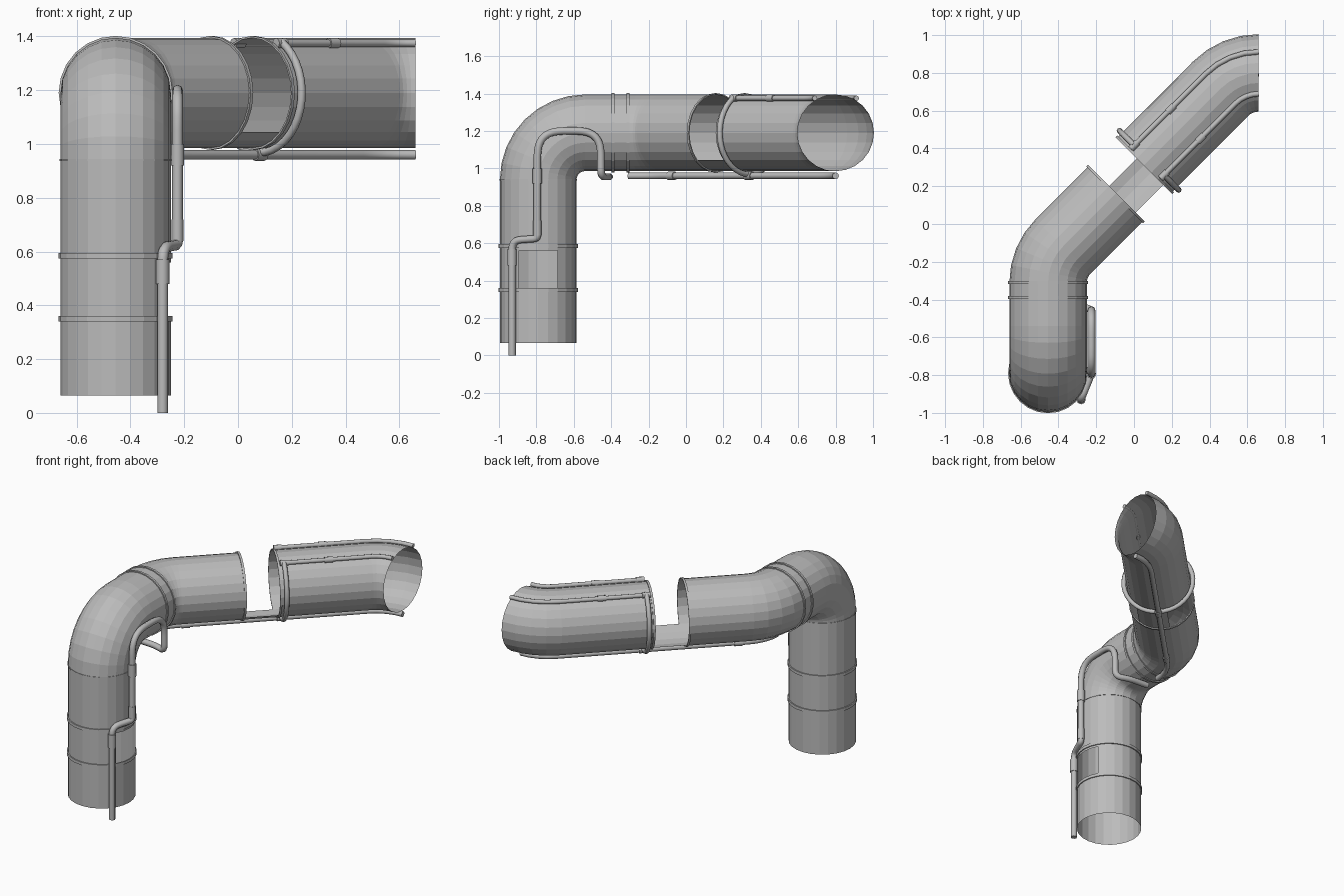
import bpy
from math import sin, cos, radians, pi, sqrt
from mathutils import Vector

cube = bpy.data.objects.get("Cube")
if cube:
    bpy.data.objects.remove(cube)

SEGS = 24
R = 0.205      # main pipe radius
AXIS = 1.19    # height of the level run

grey = bpy.data.materials.new("Light grey metal")
grey.use_nodes = True
grey.diffuse_color = (0.5, 0.5, 0.5, 1)
grey.node_tree.nodes["Principled BSDF"].inputs["Base Color"].default_value = (0.5, 0.5, 0.5, 1)


def station(p, t):
    """A point on the pipe axis with its sideways, upward and forward directions."""
    p, t = Vector(p), Vector(t).normalized()
    side = t.cross(Vector((0, 0, 1)))
    side = side.normalized() if side.length > 0.01 else Vector((1, 0, 0))
    return p, side, side.cross(t), t


def around(st, angle, r):
    p, side, up, _ = st
    return p + (side * cos(angle) + up * sin(angle)) * r


def shift(st, d):
    return station(st[0] + st[3] * d, st[3])


def shell(name, stations, radii=None, keep=None):
    """Open faceted pipe; keep(row, degrees) decides which panels exist."""
    radii = radii or [R] * len(stations)
    verts = [around(st, 2 * pi * j / SEGS, r)
             for st, r in zip(stations, radii) for j in range(SEGS)]
    faces = []
    for i in range(len(stations) - 1):
        for j in range(SEGS):
            if keep and not keep(i, (j + 0.5) * 360 / SEGS):
                continue
            a, b = i * SEGS, (i + 1) * SEGS
            k = (j + 1) % SEGS
            faces.append((a + j, b + j, b + k, a + k))
    mesh = bpy.data.meshes.new(name)
    mesh.from_pydata(verts, [], faces)
    mesh.materials.append(grey)
    ob = bpy.data.objects.new(name, mesh)
    bpy.context.collection.objects.link(ob)
    return ob


def band(name, st, width=0.02, r=0.212):
    h = width / 2
    shell(name, [shift(st, d) for d in (-h, -h, h, h)], [R, r, r, R])


def rod(name, points, r):
    """Round solid conduit through the given points."""
    curve = bpy.data.curves.new(name, "CURVE")
    curve.dimensions = "3D"
    curve.bevel_depth = r
    curve.bevel_resolution = 2
    curve.use_fill_caps = True
    spline = curve.splines.new("POLY")
    spline.points.add(len(points) - 1)
    for sp, p in zip(spline.points, points):
        sp.co = (*p, 1)
    curve.materials.append(grey)
    ob = bpy.data.objects.new(name, curve)
    bpy.context.collection.objects.link(ob)
    bpy.ops.object.select_all(action="DESELECT")
    ob.select_set(True)
    bpy.context.view_layer.objects.active = ob
    bpy.ops.object.convert(target="MESH")
    bpy.ops.object.shade_smooth_by_angle(angle=radians(50))


def rounded(points, radius):
    """Replace the corners of a path with short curves."""
    pts = [Vector(p) for p in points]
    out = [pts[0]]
    for a, b, c in zip(pts, pts[1:], pts[2:]):
        d = min(radius, (a - b).length * 0.49, (c - b).length * 0.49)
        s, e = b + (a - b).normalized() * d, b + (c - b).normalized() * d
        for k in range(6):
            f = k / 5
            out.append(s * (1 - f) ** 2 + b * 2 * f * (1 - f) + e * f * f)
    return out + [pts[-1]]


# Axis stations of every section
X0, Y0 = -0.455, -0.79
upright = [station((X0, Y0, z), (0, 0, 1)) for z in (0.065, 0.36, 0.56, 0.94)]

elbow = []
for k in range(9):
    a = pi / 2 * k / 8
    elbow.append(station((X0, Y0 + 0.25 * (1 - cos(a)), 0.94 + 0.25 * sin(a)),
                         (0, sin(a), cos(a))))

level = [elbow[-1], station((X0, -0.31, AXIS), (0, 1, 0))]

bend = []
for k in range(5):
    a = pi / 4 * k / 4
    bend.append(station((X0 + 0.27 * (1 - cos(a)), -0.31 + 0.27 * sin(a), AXIS),
                        (sin(a), cos(a), 0)))


def run(s):
    return shift(bend[-1], s)


far_bend = []
for k in range(5):
    a = pi / 4 * (1 - k / 4)
    far_bend.append(station((0.66 - 0.285 * sin(a), 0.8 - 0.285 * (1 - cos(a)), AXIS),
                            (cos(a), sin(a), 0)))

# Main pipe, with an access opening and an open gap
shell("upright_pipe", upright,
      keep=lambda i, a: not (i == 1 and (a < 30 or a > 330)))
shell("upper_elbow", elbow)
shell("level_pipe", level)
shell("near_bend", bend)
shell("near_run", [run(0), run(0.4)])
shell("gap_floor", [run(0.4), run(0.605)], keep=lambda i, a: 255 < a < 315)
shell("far_run", [run(0.605), far_bend[0]])
shell("far_bend", far_bend)

# Joint bands
for z in (0.35, 0.585):
    band("upright_band", station((X0, Y0, z), (0, 0, 1)))
for y in (-0.39, -0.31):
    band("level_band", station((X0, y, AXIS), (0, 1, 0)), 0.015)
band("elbow_band", elbow[0], 0.008, 0.208)
band("near_run_rim", run(0.393), 0.014)
band("far_run_rim", run(0.612), 0.014)

# Conduits along the top of the far run, joined by a hoop under the pipe
hoop = run(0.645)
rod("conduit_hoop", [around(hoop, radians(121 + 298 * k / 32), 0.222) for k in range(33)], 0.015)
for name, deg in (("left", 121), ("right", 59)):
    a = radians(deg)
    path = [around(st, a, 0.216) for st in [run(0.625)] + far_bend]
    rod(name + "_top_conduit", path, 0.014)
    for s in (0.645, 0.92):
        rod(name + "_top_sleeve", [around(run(s + d), a, 0.216) for d in (-0.025, 0.025)], 0.019)

# Conduit beneath the level run
below = radians(270)
rod("bottom_conduit", [around(st, below, 0.23) for st in bend + far_bend], 0.018)
for s in (0.06, 0.645):
    rod("bottom_sleeve", [around(run(s + d), below, 0.23) for d in (-0.025, 0.025)], 0.023)

# Conduit climbing the side of the upright and dipping below the elbow
side_path = [(-0.28, -0.93, 0), (-0.28, -0.93, 0.615), (-0.225, -0.795, 0.625),
             (-0.225, -0.795, 1.2), (-0.225, -0.455, 1.2), (-0.225, -0.455, 0.955),
             (-0.31, -0.42, 0.955), (X0, -0.41, 0.955)]
path = rounded(side_path[:3], 0.05)[:-1] + rounded(side_path[2:], 0.13)
rod("side_conduit", rounded(path, 0.02), 0.02)
rod("side_sleeve", [(-0.28, -0.93, 0.48), (-0.28, -0.93, 0.57)], 0.025)
rod("side_sleeve", [(-0.225, -0.795, 0.92), (-0.225, -0.795, 1.0)], 0.025)
rod("side_sleeve", [(-0.225, -0.795, 0.64), (-0.225, -0.795, 0.72)], 0.022)
